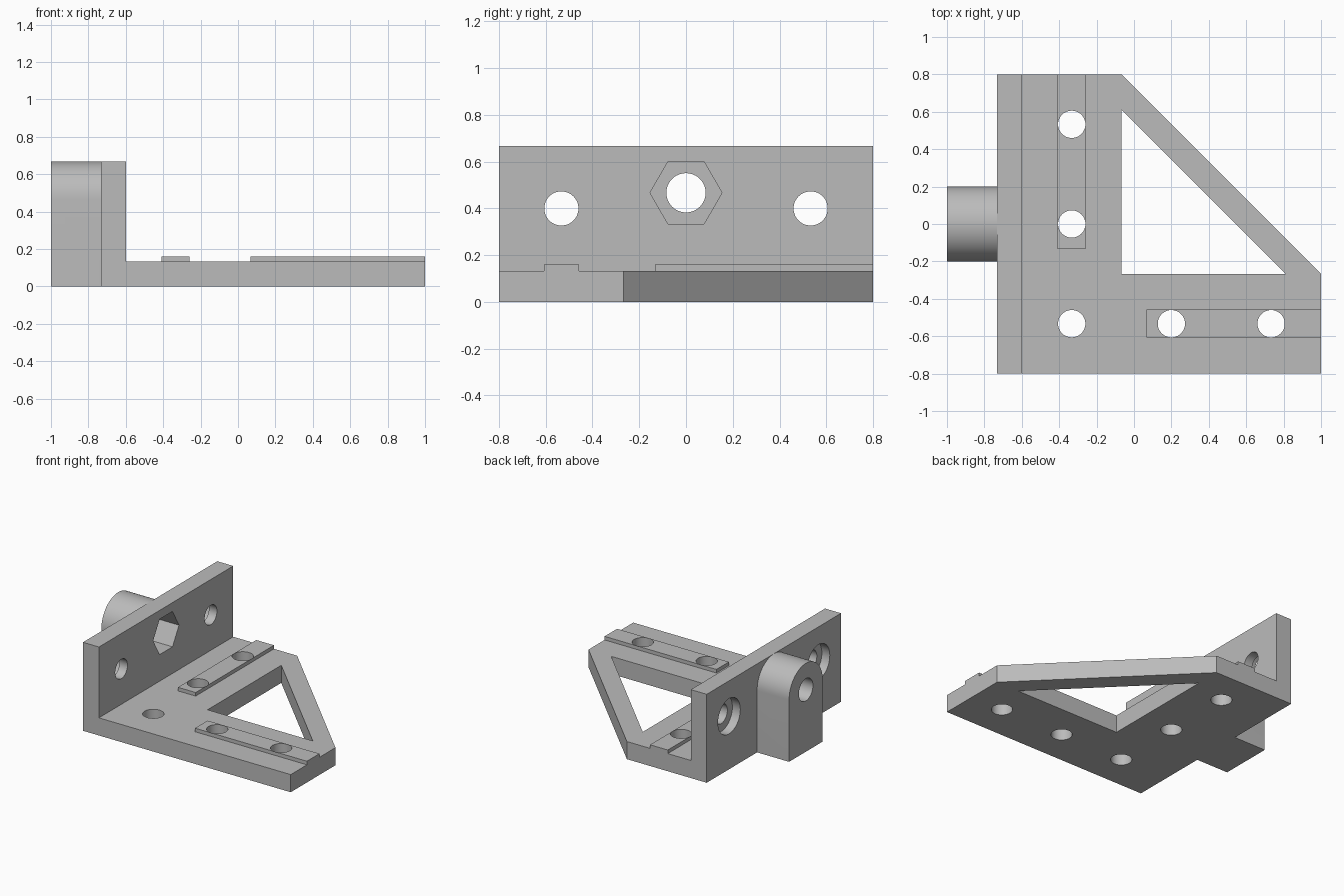
import bpy
import bmesh
from math import cos, sin, pi, radians

cube = bpy.data.objects.get("Cube")
if cube:
    bpy.data.objects.remove(cube, do_unlink=True)

GREY = (0.5, 0.5, 0.5, 1)
mat = bpy.data.materials.new("plain grey")
mat.use_nodes = True
mat.diffuse_color = GREY
mat.node_tree.nodes["Principled BSDF"].inputs["Base Color"].default_value = GREY

# Main dimensions
WALL_OUT, WALL_IN, EDGE = -0.733, -0.6, 0.8
PLATE_TOP, RAIL_TOP, WALL_TOP = 0.133, 0.16, 0.667
BOSS_Z, BOLT_R = 0.467, 0.073


def prism(name, outline, axis, lo, hi):
    """Extrude an outline: (x, y) points along z, or (y, z) points along x."""
    bm = bmesh.new()
    place = (lambda a, b: (a, b, lo)) if axis == "z" else (lambda a, b: (lo, a, b))
    face = bm.faces.new([bm.verts.new(place(a, b)) for a, b in outline])
    grown = bmesh.ops.extrude_face_region(bm, geom=[face], use_keep_orig=True)
    moved = [v for v in grown["geom"] if isinstance(v, bmesh.types.BMVert)]
    shift = (0, 0, hi - lo) if axis == "z" else (hi - lo, 0, 0)
    bmesh.ops.translate(bm, verts=moved, vec=shift)
    bmesh.ops.recalc_face_normals(bm, faces=bm.faces)
    mesh = bpy.data.meshes.new(name)
    bm.to_mesh(mesh)
    bm.free()
    mesh.materials.append(mat)
    obj = bpy.data.objects.new(name, mesh)
    bpy.context.collection.objects.link(obj)
    return obj


def rect(a0, a1, b0, b1):
    return [(a0, b0), (a1, b0), (a1, b1), (a0, b1)]


def circle(a, b, r, sides=48):
    return [(a + r * cos(2 * pi * i / sides), b + r * sin(2 * pi * i / sides))
            for i in range(sides)]


def combine(target, tool, operation):
    """Apply a boolean and discard the tool."""
    mod = target.modifiers.new(operation, "BOOLEAN")
    mod.operation, mod.solver, mod.object = operation, "EXACT", tool
    bpy.ops.object.select_all(action="DESELECT")
    bpy.context.view_layer.objects.active = target
    target.select_set(True)
    bpy.ops.object.modifier_apply(modifier=mod.name)
    bpy.data.objects.remove(tool, do_unlink=True)


# Base plate with a clipped corner
bracket = prism("bracket", [(WALL_OUT, -EDGE), (1, -EDGE), (1, -0.267),
                            (-0.067, EDGE), (WALL_OUT, EDGE)], "z", 0, PLATE_TOP)

# Upright wall
wall = prism("wall", rect(-EDGE, EDGE, 0, WALL_TOP), "x", WALL_OUT, WALL_IN)
combine(bracket, wall, "UNION")

# Round-topped boss behind the wall
arch = [(0.2 * cos(pi * i / 32), BOSS_Z + 0.2 * sin(pi * i / 32)) for i in range(33)]
boss = prism("boss", [(-0.2, 0), (0.2, 0)] + arch, "x", -1, -0.67)
combine(bracket, boss, "UNION")

# Raised rails
for name, shape in (("side_rail", rect(-0.408, -0.26, -0.133, EDGE)),
                    ("front_rail", rect(0.067, 1, -0.607, -0.458))):
    combine(bracket, prism(name, shape, "z", 0.08, RAIL_TOP), "UNION")

# Triangular window in the plate
window = prism("window_cutter", [(-0.067, -0.267), (0.811, -0.267), (-0.067, 0.611)],
               "z", -0.1, 0.3)
combine(bracket, window, "DIFFERENCE")

# Bolt holes through the plate
for x, y in ((-0.333, 0.533), (-0.333, 0), (-0.333, -0.533), (0.2, -0.533), (0.733, -0.533)):
    combine(bracket, prism("hole_cutter", circle(x, y, BOLT_R), "z", -0.1, 0.3), "DIFFERENCE")

# Wall bolt holes with counterbores on the outer side
for y in (-0.533, 0.533):
    combine(bracket, prism("hole_cutter", circle(y, 0.4, BOLT_R), "x", -0.8, -0.5), "DIFFERENCE")
    combine(bracket, prism("counterbore_cutter", circle(y, 0.4, 0.133), "x", -0.8, -0.667),
            "DIFFERENCE")

# Boss bore and hexagonal nut pocket
bore = prism("bore_cutter", circle(0, BOSS_Z, 0.084), "x", -1.1, -0.5)
combine(bracket, bore, "DIFFERENCE")
pocket = prism("nut_cutter", circle(0, BOSS_Z, 0.154, 6), "x", -0.867, -0.5)
combine(bracket, pocket, "DIFFERENCE")

bpy.ops.object.shade_smooth_by_angle(angle=radians(30))
